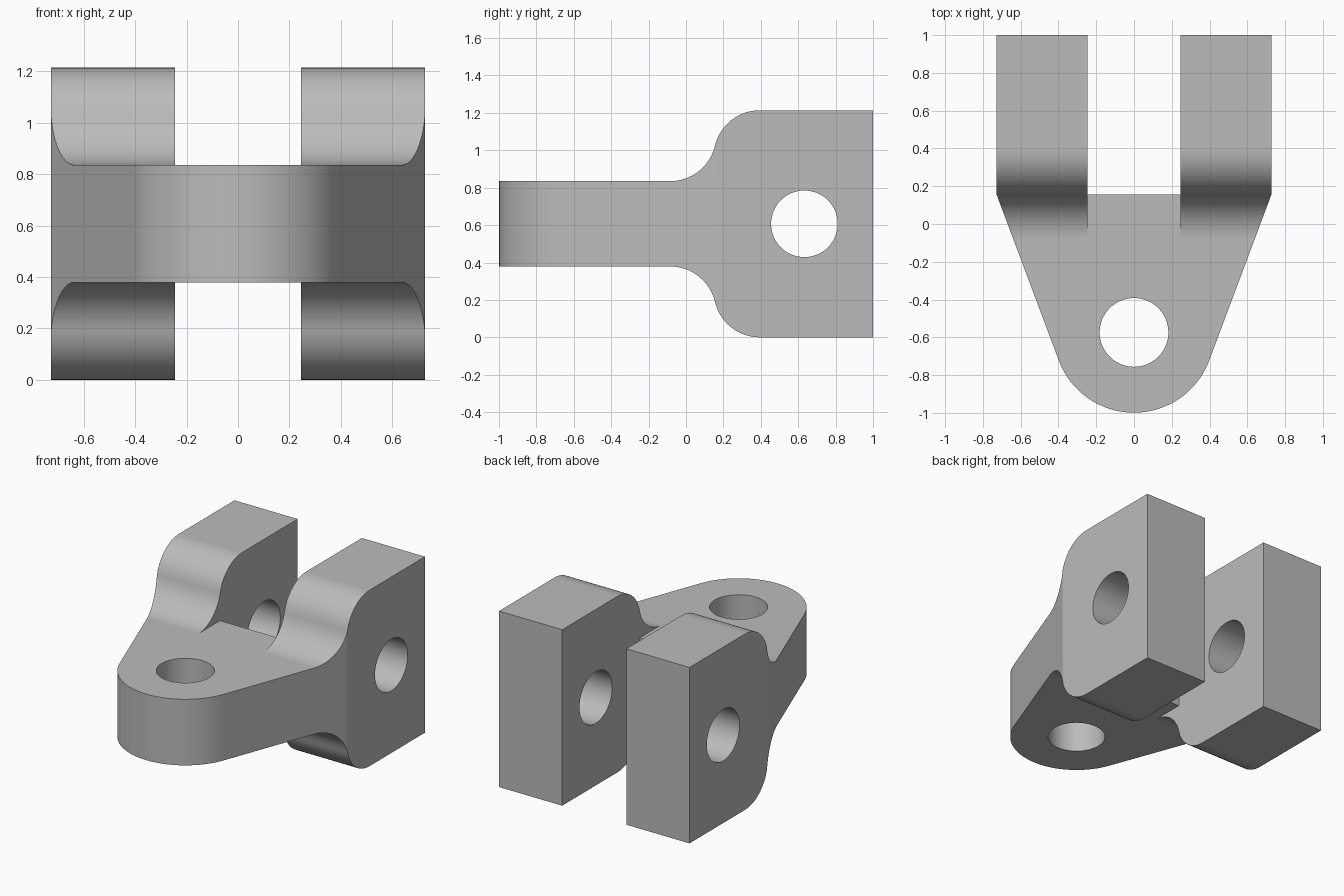
import bpy, bmesh
from math import sin, cos, radians, atan2, acos, hypot, degrees
from mathutils import Vector

cube = bpy.data.objects.get("Cube")
if cube:
    bpy.data.objects.remove(cube)

HALF_W, SLOT = 0.727, 0.245           # half widths of body and slot
MID, HALF_H, WEB = 0.607, 0.607, 0.228  # mid height, ear and plate half heights
SHOULDER = 0.155                      # where the taper meets the ears
PIN_Y, NOSE_R, HOLE_R = -0.574, 0.425, 0.182

steel = bpy.data.materials.new("grey steel")
steel.use_nodes = True
steel.diffuse_color = (0.5, 0.5, 0.5, 1)
steel.node_tree.nodes["Principled BSDF"].inputs["Base Color"].default_value = (0.5, 0.5, 0.5, 1)


def arc(cx, cy, r, a, b, n):
    """Points on an arc, angles in degrees."""
    angles = [radians(a + (b - a) * i / n) for i in range(n + 1)]
    return [(cx + r * cos(t), cy + r * sin(t)) for t in angles]


def prism(name, points, axis, lo, hi):
    """Extrude a profile: (y, z) points along X, or (x, y) points along Z."""
    bm = bmesh.new()
    place = (lambda u, v: (lo, u, v)) if axis == "X" else (lambda u, v: (u, v, lo))
    face = bm.faces.new([bm.verts.new(place(u, v)) for u, v in points])
    top = bmesh.ops.extrude_face_region(bm, geom=[face])["geom"]
    move = Vector((hi - lo, 0, 0)) if axis == "X" else Vector((0, 0, hi - lo))
    bmesh.ops.translate(bm, vec=move, verts=[g for g in top if isinstance(g, bmesh.types.BMVert)])
    bmesh.ops.recalc_face_normals(bm, faces=bm.faces)
    mesh = bpy.data.meshes.new(name)
    bm.to_mesh(mesh)
    bm.free()
    obj = bpy.data.objects.new(name, mesh)
    bpy.context.collection.objects.link(obj)
    return obj


def combine(target, tool, operation):
    """Apply a boolean and remove the tool."""
    tool.hide_render = True
    bpy.context.view_layer.objects.active = target
    mod = target.modifiers.new("cut", "BOOLEAN")
    mod.operation, mod.solver, mod.object = operation, "EXACT", tool
    bpy.ops.object.modifier_apply(modifier=mod.name)
    bpy.data.objects.remove(tool)


def box(name, x, y0, y1, z0, z1):
    return prism(name, [(y0, z0), (y1, z0), (y1, z1), (y0, z1)], "X", -x, x)


# Side profile: thin plate swelling through an S-curve into tall ears
start, end = -0.085, 0.395
rise, run = HALF_H - WEB, end - start
r = (run ** 2 + rise ** 2) / (4 * rise)
bend = degrees(atan2(rise - 2 * r, run))
upper = arc(start, WEB + r, r, -90, bend, 16)
upper += arc(end, HALF_H - r, r, 180 + bend, 90, 16)[1:]
upper = [(-1.1, WEB)] + upper + [(1, HALF_H)]
profile = [(y, MID + z) for y, z in upper] + [(y, MID - z) for y, z in reversed(upper)]
clevis = prism("clevis_bracket", profile, "X", -1, 1)

# Plan outline: rounded nose, tangent tapered sides, straight ears
dy = SHOULDER - PIN_Y
tangent = degrees(atan2(dy, HALF_W) - acos(NOSE_R / hypot(HALF_W, dy)))
nose = arc(0, PIN_Y, NOSE_R, -180 - tangent, tangent, 40)
outline = nose + [(HALF_W, SHOULDER), (HALF_W, 1.1), (-HALF_W, 1.1), (-HALF_W, SHOULDER)]
combine(clevis, prism("outline_cutter", outline, "Z", -0.5, 2), "INTERSECT")

# Slot between the ears, and clearance above and below the plate
skin = 0.0005
combine(clevis, box("slot_cutter", SLOT, SHOULDER, 1.2, -0.5, 2), "DIFFERENCE")
combine(clevis, box("top_cutter", SLOT, -0.2, SHOULDER + 0.1, MID + WEB + skin, 2), "DIFFERENCE")
combine(clevis, box("bottom_cutter", SLOT, -0.2, SHOULDER + 0.1, -0.5, MID - WEB - skin), "DIFFERENCE")

# Vertical hole in the nose and cross hole through both ears
combine(clevis, prism("nose_hole_cutter", arc(0, PIN_Y, HOLE_R, 0, 354.375, 63), "Z", -0.5, 2), "DIFFERENCE")
combine(clevis, prism("ear_hole_cutter", arc(0.633, MID, 0.178, 0, 354.375, 63), "X", -1, 1), "DIFFERENCE")

# Finish: one material, smooth curves with sharp edges
clevis.data.materials.clear()
clevis.data.materials.append(steel)
for poly in clevis.data.polygons:
    poly.material_index = 0
bpy.ops.object.select_all(action="DESELECT")
clevis.select_set(True)
bpy.context.view_layer.objects.active = clevis
bpy.ops.object.shade_smooth_by_angle(angle=radians(30))
weighted = clevis.modifiers.new("even shading", "WEIGHTED_NORMAL")
weighted.keep_sharp = True
